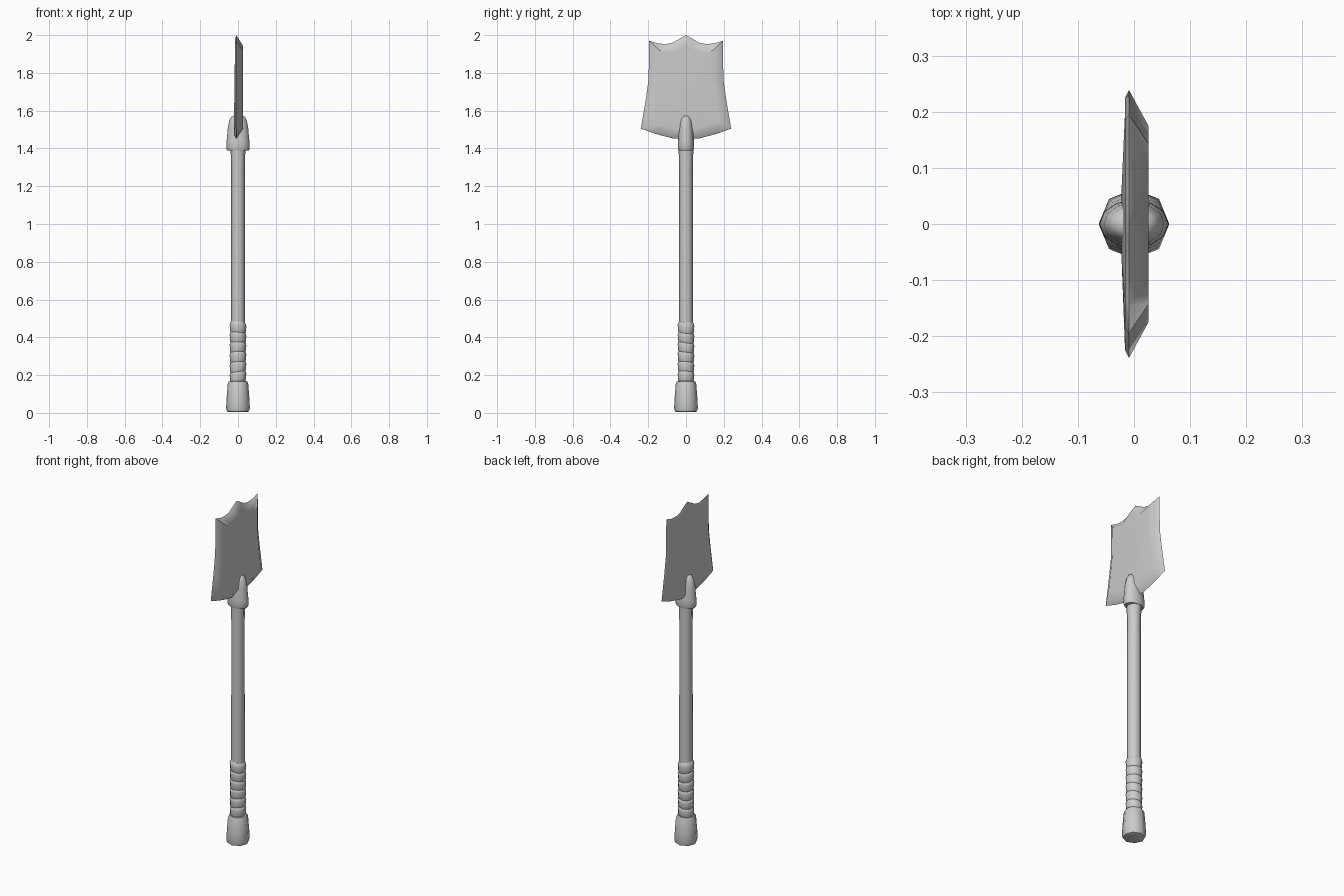
import bpy, bmesh, math

cube = bpy.data.objects.get("Cube")
if cube:
    bpy.data.objects.remove(cube)

grey = bpy.data.materials.new("plain grey")
grey.use_nodes = True
grey.diffuse_color = (0.6, 0.6, 0.6, 1)
grey.node_tree.nodes["Principled BSDF"].inputs["Base Color"].default_value = (0.6, 0.6, 0.6, 1)


def make_object(name, bm, angle):
    bmesh.ops.recalc_face_normals(bm, faces=bm.faces)
    mesh = bpy.data.meshes.new(name)
    bm.to_mesh(mesh)
    bm.free()
    mesh.materials.append(grey)
    obj = bpy.data.objects.new(name, mesh)
    bpy.context.collection.objects.link(obj)
    bpy.ops.object.select_all(action="DESELECT")
    obj.select_set(True)
    bpy.context.view_layer.objects.active = obj
    bpy.ops.object.shade_smooth_by_angle(angle=math.radians(angle))
    return obj


def skin(name, loops, angle):
    """Join matching closed loops of points and cap both ends."""
    bm = bmesh.new()
    rings = [[bm.verts.new(p) for p in loop] for loop in loops]
    for a, b in zip(rings, rings[1:]):
        for i in range(len(a)):
            j = (i + 1) % len(a)
            bm.faces.new((a[i], a[j], b[j], b[i]))
    bm.faces.new(rings[0])
    bm.faces.new(rings[-1])
    return make_object(name, bm, angle)


def lathe(name, profile, sides=8, depth=1.0, tilt=0.0, angle=50):
    """Turn (radius, height) pairs about z; tilt slants the rings."""
    loops = []
    for r, z in profile:
        turns = [math.tau * i / sides for i in range(sides)]
        loops.append([(r * math.cos(t), r * depth * math.sin(t),
                       z + tilt * r * math.sin(t + z * 9)) for t in turns])
    return skin(name, loops, angle)


# Shaft and end cap
lathe("shaft", [(0.037, 0.1), (0.036, 1.3), (0.04, 1.42)])
lathe("end_cap", [(0.05, 0.005), (0.058, 0.008), (0.063, 0.025),
                  (0.06, 0.08), (0.054, 0.155), (0.049, 0.167), (0.036, 0.168)])

# Wrapped grip: slanted bands that overlap one another
wrap = []
bands = 6
step = 0.31 / bands
for i in range(bands):
    base = 0.165 + i * step
    wrap += [(0.039, base), (0.042, base + 0.008),
             (0.044, base + step * 0.75), (0.042, base + step * 0.95)]
wrap += [(0.036, 0.483)]
lathe("grip_wrap", wrap, sides=12, tilt=0.13)

# Socket that clasps the blade on both faces
lathe("socket", [(0.038, 1.388), (0.057, 1.39), (0.062, 1.4), (0.061, 1.435),
                 (0.058, 1.46), (0.054, 1.51), (0.046, 1.55),
                 (0.034, 1.57), (0.015, 1.576)], sides=12, depth=0.7)

# Blade outline: half of it, mirrored across y
half = [(0.035, 1.98), (0.07, 1.96), (0.105, 1.953), (0.145, 1.955), (0.195, 1.97),
        (0.198, 1.765), (0.213, 1.66), (0.239, 1.505), (0.165, 1.478), (0.07, 1.453)]
outline = [(0, 2.0)] + half + [(0, 1.45)] + [(-y, z) for y, z in reversed(half)]


def blade_loop(x, sy, sz, swell=0.0):
    mid = 1.72
    return [(x - (swell if abs(y) < 0.1 and z < mid else 0),
             y * sy, mid + (z - mid) * sz) for y, z in outline]


blade = skin("blade", [blade_loop(0.026, 0.73, 0.8), blade_loop(-0.009, 1, 1),
                       blade_loop(-0.016, 0.94, 0.92, 0.006)], 45)
weighted = blade.modifiers.new("soft rim", "WEIGHTED_NORMAL")
weighted.keep_sharp = True
